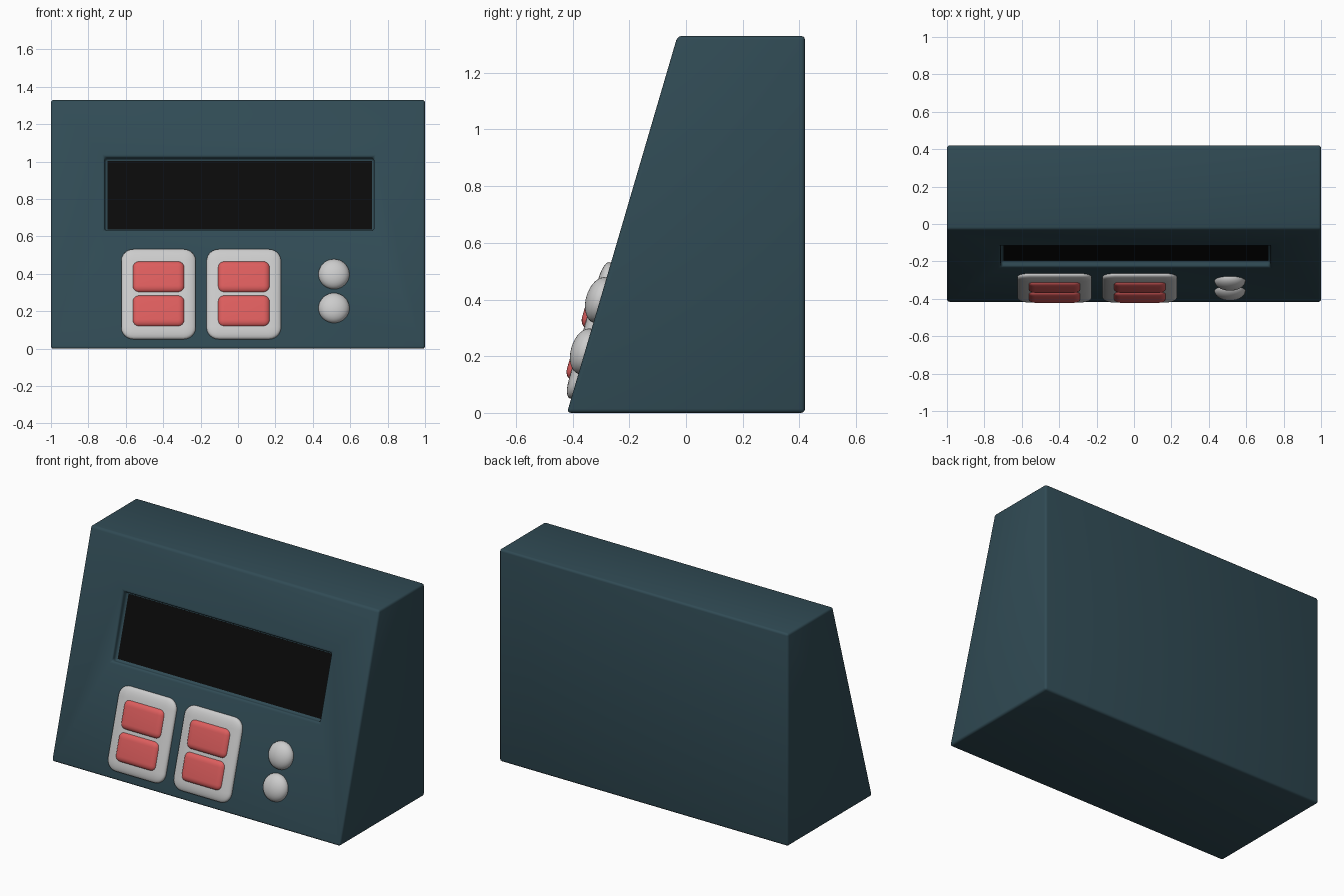
import bpy, bmesh, math
from mathutils import Matrix

if "Cube" in bpy.data.objects:
    bpy.data.objects.remove(bpy.data.objects["Cube"])

# Sloped front panel frame: local x = right, y = up the slope, z = outward
RUN, RISE = 0.39, 1.33
TILT = math.atan2(RISE, RUN)
K = math.sin(TILT)
PANEL = Matrix.Translation((0, -0.42, 0)) @ Matrix.Rotation(TILT, 4, 'X')


def material(name, rgb):
    m = bpy.data.materials.new(name)
    m.diffuse_color = (*rgb, 1)
    m.use_nodes = True
    m.node_tree.nodes["Principled BSDF"].inputs["Base Color"].default_value = m.diffuse_color
    return m


def add_object(name, bm, mat=None):
    bmesh.ops.recalc_face_normals(bm, faces=bm.faces[:])
    me = bpy.data.meshes.new(name)
    bm.to_mesh(me)
    bm.free()
    ob = bpy.data.objects.new(name, me)
    bpy.context.collection.objects.link(ob)
    if mat:
        me.materials.append(mat)
    return ob


def smooth(ob, angle=40):
    bpy.ops.object.select_all(action='DESELECT')
    ob.select_set(True)
    bpy.context.view_layer.objects.active = ob
    bpy.ops.object.shade_smooth_by_angle(angle=math.radians(angle))


def panel_box(name, x0, x1, z0, z1, h0, h1, mat=None, radius=0):
    """Box on the panel; z0/z1 are heights of its edges at panel level.
    With a radius, it is a pillow: rounded first, then flattened."""
    bm = bmesh.new()
    bmesh.ops.create_cube(bm, size=1)
    depth = 2.6 * radius if radius else h1 - h0
    bmesh.ops.scale(bm, vec=(x1 - x0, (z1 - z0) / K, depth), verts=bm.verts)
    if radius:
        bmesh.ops.bevel(bm, geom=bm.edges[:], offset=radius, segments=6,
                        profile=0.5, affect='EDGES')
    bmesh.ops.scale(bm, vec=(1, 1, (h1 - h0) / depth), verts=bm.verts)
    place = Matrix.Translation(((x0 + x1) / 2, (z0 + z1) / 2 / K, (h0 + h1) / 2))
    bmesh.ops.transform(bm, matrix=PANEL @ place, verts=bm.verts)
    ob = add_object(name, bm, mat)
    if radius:
        smooth(ob)
    return ob


teal = material("dark_teal", (0.03, 0.07, 0.09))
black = material("screen_black", (0.003, 0.003, 0.003))
red = material("key_red", (0.72, 0.11, 0.11))

# Wedge-shaped housing
bm = bmesh.new()
profile = [(-0.42, 0), (0.42, 0), (0.42, RISE), (-0.42 + RUN, RISE)]
face = bm.faces.new([bm.verts.new((-1, y, z)) for y, z in profile])
ext = bmesh.ops.extrude_face_region(bm, geom=[face])
bmesh.ops.translate(bm, vec=(2, 0, 0),
                    verts=[g for g in ext["geom"] if isinstance(g, bmesh.types.BMVert)])
housing = add_object("housing", bm, teal)

# Display recess cut into the slope, then all edges softened
DEPTH = 0.04
cutter = panel_box("recess_cutter", -0.712, 0.727, 0.635, 1.025, -DEPTH, 0.1)
cutter.hide_render = True
cut = housing.modifiers.new("recess", 'BOOLEAN')
cut.object = cutter
cut.solver = 'EXACT'
bev = housing.modifiers.new("soft_edges", 'BEVEL')
bev.width = 0.014
bev.segments = 3
bev.limit_method = 'ANGLE'
bpy.context.view_layer.objects.active = housing
for m in ("recess", "soft_edges"):
    bpy.ops.object.modifier_apply(modifier=m)
bpy.data.objects.remove(cutter)
smooth(housing)

# Black display at the bottom of the recess
panel_box("display", -0.698, 0.716, 0.647, 1.014, -DEPTH - 0.005, -DEPTH + 0.002, black)

# Two key pads, each with an upper and lower red key
for side, x in (("left", -0.425), ("right", 0.031)):
    panel_box(side + "_key_pad", x - 0.199, x + 0.199, 0.05, 0.53,
              -0.027, 0.027, radius=0.065)
    for level, z in (("lower", 0.195), ("upper", 0.377)):
        panel_box(f"{side}_{level}_key", x - 0.139, x + 0.139, z - 0.083, z + 0.083,
                  -0.02, 0.044, red, radius=0.035)

# Two domed round buttons
for level, z in (("lower", 0.217), ("upper", 0.398)):
    bm = bmesh.new()
    bmesh.ops.create_uvsphere(bm, u_segments=32, v_segments=16, radius=1)
    place = Matrix.Translation((0.513, z / K, 0)) @ Matrix.Diagonal((0.083, 0.083, 0.05, 1))
    bmesh.ops.transform(bm, matrix=PANEL @ place, verts=bm.verts)
    smooth(add_object(level + "_round_button", bm))
